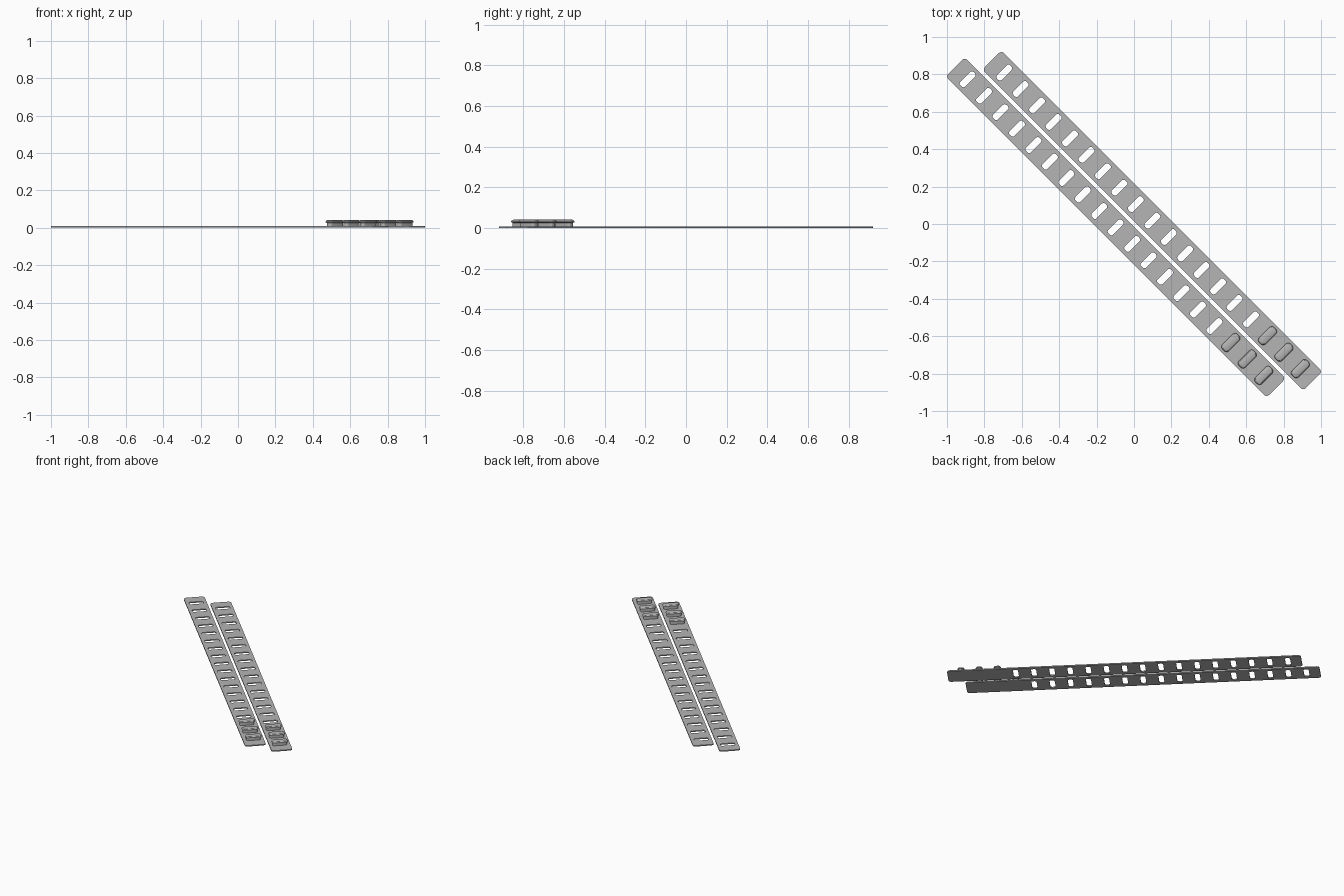
import bpy, bmesh, math
from mathutils import Matrix

if "Cube" in bpy.data.objects:
    bpy.data.objects.remove(bpy.data.objects["Cube"])

TURN = Matrix.Rotation(math.radians(-45), 4, 'Z')
LENGTH, WIDTH, THICK = 2.427, 0.145, 0.008
PITCH, COUNT, PEGS = 0.1244, 19, 3
SLOT = (0.036, 0.100, 0.013)          # width, length, corner radius

grey = bpy.data.materials.new("plain grey")
grey.diffuse_color = (0.46, 0.46, 0.46, 1)
grey.use_nodes = True
grey.node_tree.nodes["Principled BSDF"].inputs["Base Color"].default_value = grey.diffuse_color


def rounded_rect(cx, cy, w, h, r, seg=6):
    pts = []
    for k, (sx, sy) in enumerate([(1, 1), (-1, 1), (-1, -1), (1, -1)]):
        for i in range(seg + 1):
            a = math.pi / 2 * (k + i / seg)
            pts.append((cx + sx * (w / 2 - r) + r * math.cos(a),
                        cy + sy * (h / 2 - r) + r * math.sin(a)))
    return pts


def finish(name, mesh):
    mesh.transform(TURN)
    mesh.materials.clear()
    mesh.materials.append(grey)
    obj = bpy.data.objects.new(name, mesh)
    bpy.context.collection.objects.link(obj)
    bpy.ops.object.select_all(action='DESELECT')
    obj.select_set(True)
    bpy.context.view_layer.objects.active = obj
    bpy.ops.object.shade_smooth_by_angle(angle=math.radians(30))
    return obj


def strap(name, cu, cv):
    # flat strap outline with a row of slots, filled and extruded
    curve = bpy.data.curves.new(name + "_outline", 'CURVE')
    curve.dimensions = '2D'
    curve.fill_mode = 'BOTH'
    curve.extrude = THICK / 2
    loops = [rounded_rect(cu, cv, LENGTH, WIDTH, 0.02)]
    loops += [rounded_rect(slot_u(cu, i), cv, *SLOT) for i in range(COUNT)]
    for pts in loops:
        s = curve.splines.new('POLY')
        s.points.add(len(pts) - 1)
        for p, (x, y) in zip(s.points, pts):
            p.co = (x, y, 0, 1)
        s.use_cyclic_u = True
    tmp = bpy.data.objects.new(name + "_outline", curve)
    bpy.context.collection.objects.link(tmp)
    deps = bpy.context.evaluated_depsgraph_get()
    mesh = bpy.data.meshes.new_from_object(tmp.evaluated_get(deps))
    bpy.data.objects.remove(tmp)
    bm = bmesh.new()
    bm.from_mesh(mesh)
    bmesh.ops.remove_doubles(bm, verts=bm.verts, dist=1e-5)
    bmesh.ops.recalc_face_normals(bm, faces=bm.faces)
    bmesh.ops.translate(bm, verts=bm.verts, vec=(0, 0, THICK / 2))
    bm.to_mesh(mesh)
    bm.free()
    finish(name, mesh)


def slot_u(cu, i):
    return cu + (i - (COUNT - 1) / 2) * PITCH


def peg(name, cu, cv):
    # stem filling the slot, overhanging lip, bevelled cap
    w, h, r = SLOT
    rings = [(0.0, 0.0, r), (0.026, 0.0, r), (0.029, 0.013, 0.018),
             (0.033, 0.013, 0.018), (0.039, 0.004, 0.014), (0.042, -0.012, 0.008)]
    bm = bmesh.new()
    loops = [[bm.verts.new((x, y, z)) for x, y in rounded_rect(cu, cv, w + g, h + g, rad)]
             for z, g, rad in rings]
    n = len(loops[0])
    for a, b in zip(loops, loops[1:]):
        for i in range(n):
            j = (i + 1) % n
            bm.faces.new((a[i], a[j], b[j], b[i]))
    bm.faces.new(loops[0][::-1])
    bm.faces.new(loops[-1])
    bmesh.ops.recalc_face_normals(bm, faces=bm.faces)
    mesh = bpy.data.meshes.new(name)
    bm.to_mesh(mesh)
    bm.free()
    finish(name, mesh)


# two parallel straps, offset lengthwise, each with pegs at the front end
for side, cu, cv in (("left", -0.0565, -0.082), ("right", 0.0565, 0.082)):
    strap(side + "_strap", cu, cv)
    for k in range(PEGS):
        peg(f"{side}_peg_{k + 1}", slot_u(cu, COUNT - PEGS + k), cv)
